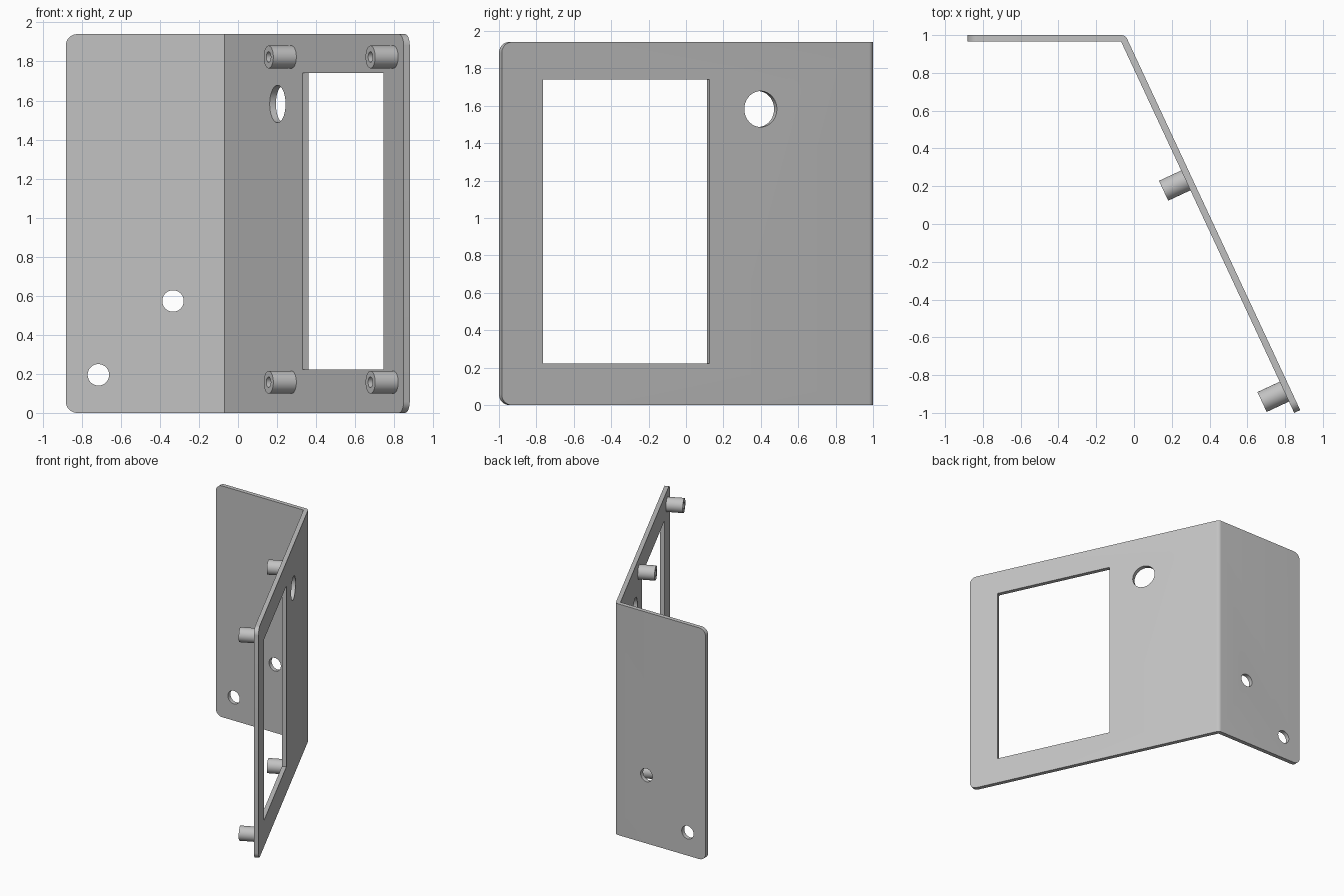
import bpy, bmesh, math
from mathutils import Matrix, Vector

cube = bpy.data.objects.get("Cube")
if cube:
    bpy.data.objects.remove(cube, do_unlink=True)

HEIGHT, THICK, CORNER = 1.94, 0.035, 0.058
BACK_LEN, PANEL_LEN = 0.814, 2.168
BEND = math.radians(65)

# Frames at the inside of the bend: x runs along a panel, y points outward
back_frame = Matrix.Translation((-0.068, 0.965, 0))
panel_frame = back_frame @ Matrix.Rotation(-BEND, 4, 'Z')

grey = bpy.data.materials.new("satin grey")
grey.use_nodes = True
colour = (0.54, 0.54, 0.54, 1)
grey.diffuse_color = colour
grey.node_tree.nodes["Principled BSDF"].inputs["Base Color"].default_value = colour


def make_object(name, bm):
    bmesh.ops.recalc_face_normals(bm, faces=bm.faces)
    mesh = bpy.data.meshes.new(name)
    bm.to_mesh(mesh)
    bm.free()
    mesh.materials.append(grey)
    obj = bpy.data.objects.new(name, mesh)
    bpy.context.collection.objects.link(obj)
    return obj


def cylinder(name, frame, x, z, radius, y0, y1):
    """Cylinder across the panel thickness, from y0 to y1."""
    bm = bmesh.new()
    place = frame @ Matrix.Translation((x, (y0 + y1) / 2, z)) @ Matrix.Rotation(math.pi / 2, 4, 'X')
    bmesh.ops.create_cone(bm, cap_ends=True, segments=48, radius1=radius,
                          radius2=radius, depth=y1 - y0, matrix=place)
    return make_object(name, bm)


def box(name, frame, low, high):
    low, high = Vector(low), Vector(high)
    bm = bmesh.new()
    place = frame @ Matrix.Translation((low + high) / 2) @ Matrix.Diagonal((high - low).to_4d())
    bmesh.ops.create_cube(bm, size=1, matrix=place)
    return make_object(name, bm)


def cut(obj, cutters):
    """Subtract the cutters, bake the result and remove them."""
    for c in cutters:
        c.hide_render = True
        mod = obj.modifiers.new("cut", 'BOOLEAN')
        mod.operation, mod.solver, mod.object = 'DIFFERENCE', 'EXACT', c
    bpy.context.view_layer.update()
    baked = bpy.data.meshes.new_from_object(
        obj.evaluated_get(bpy.context.evaluated_depsgraph_get()))
    obj.modifiers.clear()
    obj.data = baked
    for c in cutters:
        bpy.data.objects.remove(c, do_unlink=True)


def shade(obj):
    bpy.ops.object.select_all(action='DESELECT')
    obj.select_set(True)
    bpy.context.view_layer.objects.active = obj
    bpy.ops.object.shade_smooth_by_angle(angle=math.radians(30))


# Bent sheet: profile with a rounded outer bend, extruded upward
arc = [back_frame @ Vector((THICK * math.sin(BEND * i / 8), THICK * math.cos(BEND * i / 8), 0))
       for i in range(9)]
back_end = [back_frame @ Vector((-BACK_LEN, y, 0)) for y in (0, THICK)]
panel_end = [panel_frame @ Vector((PANEL_LEN, y, 0)) for y in (THICK, 0)]
profile = back_end + arc + panel_end + [back_frame.translation]

bm = bmesh.new()
base = bm.faces.new([bm.verts.new(p) for p in profile])
top = bmesh.ops.extrude_face_region(bm, geom=[base])["geom"]
bmesh.ops.translate(bm, vec=(0, 0, HEIGHT), verts=[v for v in top if isinstance(v, bmesh.types.BMVert)])


def is_corner(edge):
    a, b = (v.co for v in edge.verts)
    return abs(a.z - b.z) < 1e-4 and any(
        all(min((Vector((v.x, v.y, 0)) - p).length for p in end) < 1e-4 for v in (a, b))
        for end in (back_end, panel_end))


# Round the four outer corners
bmesh.ops.bevel(bm, geom=[e for e in bm.edges if is_corner(e)], offset=CORNER,
                segments=8, profile=0.5, affect='EDGES')
bracket = make_object("bent_bracket", bm)

# Window, large hole and two mounting holes
cut(bracket, [
    box("window_cutter", panel_frame, (0.942, -0.05, 0.222), (1.926, 0.1, 1.74)),
    cylinder("large_hole_cutter", panel_frame, 0.641, 1.582, 0.096, -0.05, 0.1),
    cylinder("mount_hole_cutter", back_frame, -0.265, 0.573, 0.055, -0.05, 0.1),
    cylinder("mount_hole_cutter", back_frame, -0.647, 0.195, 0.055, -0.05, 0.1),
])
shade(bracket)

# Four hollow standoffs on the inner face around the window
for side, x in (("inner", 0.81), ("outer", 2.044)):
    for level, z in (("lower", 0.157), ("upper", 1.823)):
        post = cylinder(f"{level}_{side}_standoff", panel_frame, x, z, 0.058, -0.13, 0.002)
        cut(post, [cylinder("bore_cutter", panel_frame, x, z, 0.027, -0.2, 0)])
        shade(post)
